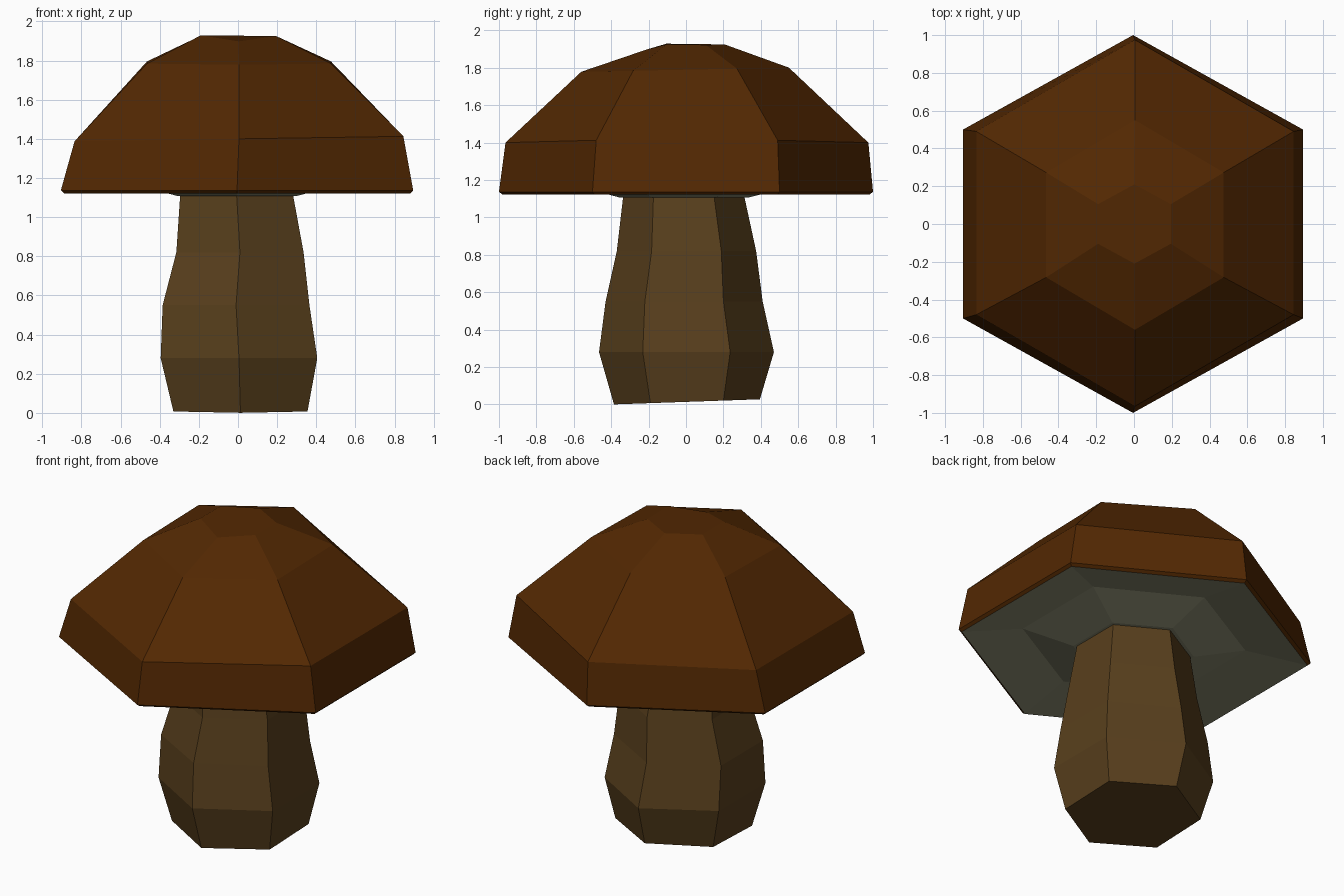
import bpy, bmesh, math

cube = bpy.data.objects.get("Cube")
if cube:
    bpy.data.objects.remove(cube)


def material(name, rgb):
    m = bpy.data.materials.new(name)
    m.use_nodes = True
    m.diffuse_color = (*rgb, 1)
    m.node_tree.nodes["Principled BSDF"].inputs["Base Color"].default_value = (*rgb, 1)
    return m


def loft(name, rings, mats, gill_from=None):
    """Skin hexagonal rings given as (z, x_min, x_max, y_min, y_max, tilt_x, tilt_y)."""
    bm = bmesh.new()
    loops = []
    for z, x0, x1, y0, y1, tx, ty in rings:
        cx, cy, rx, ry = (x0 + x1) / 2, (y0 + y1) / 2, (x1 - x0) / 2, (y1 - y0) / 2
        loop = []
        for k in range(6):
            a = math.radians(60 * k + 30)
            x = cx + rx * math.cos(a) / math.cos(math.radians(30))
            y = cy + ry * math.sin(a)
            loop.append(bm.verts.new((x, y, z + tx * x + ty * y)))
        loops.append(loop)
    for i, (a, b) in enumerate(zip(loops, loops[1:])):
        for k in range(6):
            j = (k + 1) % 6
            f = bm.faces.new((a[k], a[j], b[j], b[k]))
            f.material_index = int(gill_from is not None and i >= gill_from)
    bm.faces.new(loops[0])
    bm.faces.new(loops[-1]).material_index = len(mats) - 1
    bmesh.ops.recalc_face_normals(bm, faces=bm.faces)
    mesh = bpy.data.meshes.new(name)
    bm.to_mesh(mesh)
    bm.free()
    for m in mats:
        mesh.materials.append(m)
    obj = bpy.data.objects.new(name, mesh)
    bpy.context.collection.objects.link(obj)
    return obj


cap_brown = material("cap brown", (0.086, 0.021, 0.0006))
stem_tan = material("stem tan", (0.098, 0.050, 0.012))
gill_grey = material("gill grey", (0.24, 0.24, 0.155))

# Cap: crown down to the rim, then the recessed gills underneath
cap = loft("cap", [
    (1.926, -0.19, 0.195, -0.21, 0.21, -0.01, -0.01),
    (1.79, -0.465, 0.475, -0.56, 0.55, 0, 0.02),
    (1.40, -0.835, 0.845, -0.965, 0.975, 0.015, 0),
    (1.137, -0.905, 0.895, -1, 1, 0, 0),
    (1.122, -0.89, 0.88, -0.98, 0.98, 0, 0),
    (1.18, -0.57, 0.57, -0.63, 0.63, 0, 0),
    (1.108, -0.31, 0.3, -0.36, 0.34, 0, 0),
], [cap_brown, gill_grey], gill_from=4)
cap.data.vertices[4].co.z -= 0.03  # front corner of the crown dips

# Stem: bulging foot, narrowing upwards
loft("stem", [
    (0.014, -0.33, 0.355, -0.385, 0.395, 0, 0.035),
    (0.28, -0.395, 0.405, -0.465, 0.47, 0, 0),
    (0.55, -0.385, 0.365, -0.43, 0.41, 0, 0),
    (0.82, -0.315, 0.335, -0.37, 0.375, 0, 0),
    (1.12, -0.295, 0.28, -0.335, 0.31, 0, 0),
], [stem_tan])
